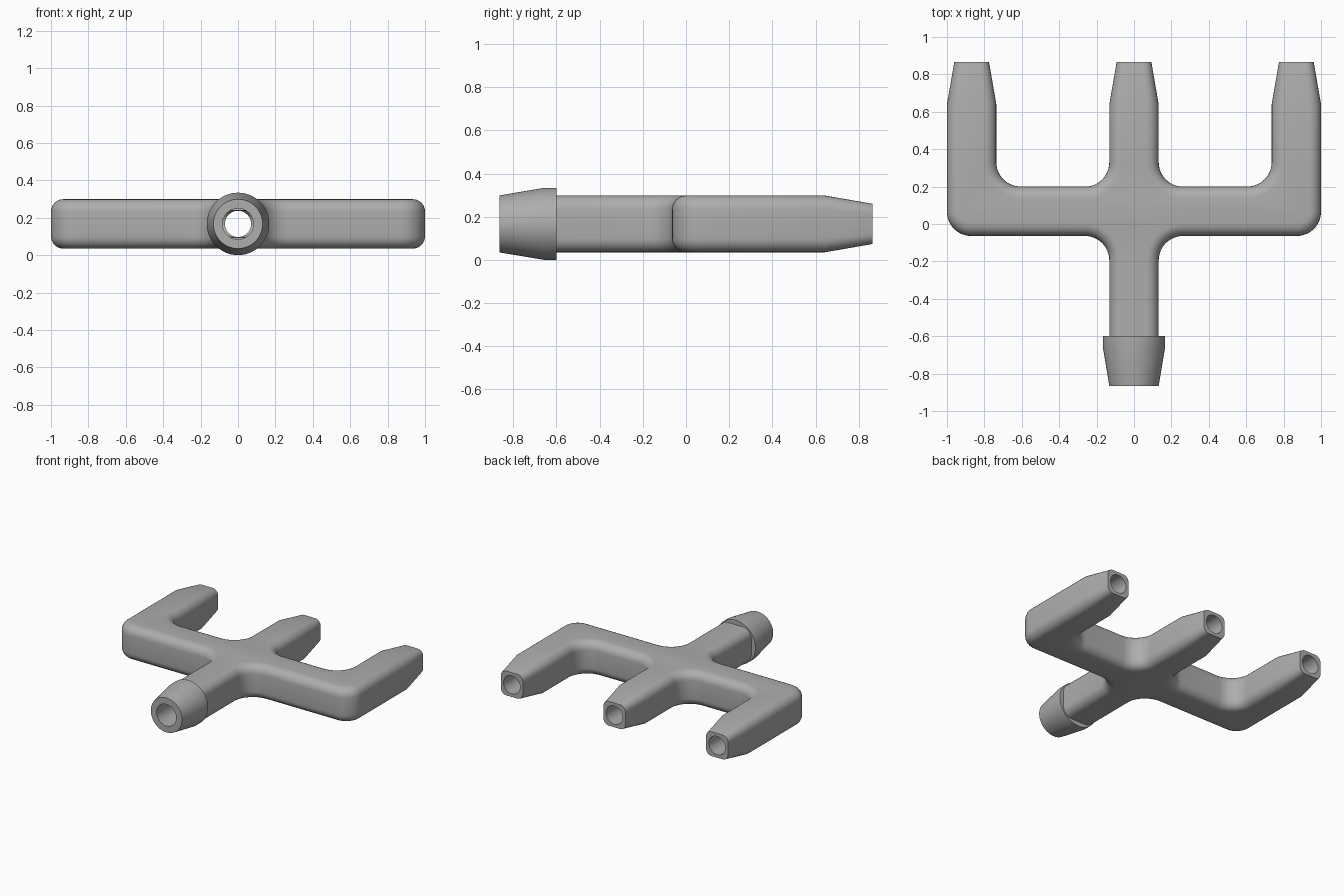
import bpy, bmesh, math
from mathutils import Vector, Matrix

if "Cube" in bpy.data.objects:
    bpy.data.objects.remove(bpy.data.objects["Cube"])

H = 0.132            # half width of the square tube
ZC = 0.167           # height of the tube axis
YB = 0.068           # y of the cross bar axis
AX = 1 - H           # x of the outer prongs
END = 0.865          # front and back limits
FILLET, EDGE = 0.13, 0.065

grey = bpy.data.materials.new("plain grey")
grey.use_nodes = True
COLOUR = (0.42, 0.42, 0.42, 1)
grey.diffuse_color = COLOUR
grey.node_tree.nodes["Principled BSDF"].inputs["Base Color"].default_value = COLOUR


def add_object(name, bm):
    bmesh.ops.recalc_face_normals(bm, faces=bm.faces)
    mesh = bpy.data.meshes.new(name)
    bm.to_mesh(mesh)
    bm.free()
    mesh.materials.append(grey)
    obj = bpy.data.objects.new(name, mesh)
    bpy.context.collection.objects.link(obj)
    return obj


def rod(name, start, end, r1, r2, sides=48):
    """Round bar or cone between two points."""
    start, end = Vector(start), Vector(end)
    axis = end - start
    turn = axis.to_track_quat('Z', 'Y').to_matrix().to_4x4()
    bm = bmesh.new()
    bmesh.ops.create_cone(bm, cap_ends=True, segments=sides, radius1=r1, radius2=r2,
                          depth=axis.length,
                          matrix=Matrix.Translation((start + end) / 2) @ turn)
    return add_object(name, bm)


def combine(target, other, operation):
    mod = target.modifiers.new(operation, 'BOOLEAN')
    mod.operation, mod.solver, mod.object = operation, 'EXACT', other
    bpy.context.view_layer.objects.active = target
    bpy.ops.object.modifier_apply(modifier=mod.name)
    bpy.data.objects.remove(other)


def fillet(prev, corner, following, steps=12):
    a, b = (prev - corner).normalized(), (following - corner).normalized()
    centre = corner + (a + b) * FILLET
    angles = [math.pi / 2 * i / steps for i in range(steps + 1)]
    return [centre - FILLET * (math.cos(t) * b + math.sin(t) * a) for t in angles]


# Plan outline of the manifold: x, y, rounded
half = [(H, -0.65, False), (H, YB - H, True), (1, YB - H, True), (1, END, False),
        (1 - 2 * H, END, False), (1 - 2 * H, YB + H, True), (H, YB + H, True), (H, END, False)]
corners = half + [(-x, y, r) for x, y, r in reversed(half)]
points = [Vector((x, y, ZC - H)) for x, y, r in corners]
outline = []
for i, (x, y, rounded) in enumerate(corners):
    after = points[(i + 1) % len(points)]
    outline += fillet(points[i - 1], points[i], after) if rounded else [points[i]]

# Extrude the outline and round its long edges
bm = bmesh.new()
base = bm.faces.new([bm.verts.new(p) for p in outline])
top = bmesh.ops.extrude_face_region(bm, geom=[base], use_keep_orig=True)["geom"]
bmesh.ops.translate(bm, verts=[v for v in top if isinstance(v, bmesh.types.BMVert)],
                    vec=(0, 0, 2 * H))
bmesh.ops.recalc_face_normals(bm, faces=bm.faces)


def is_long_edge(e):
    p, q = (v.co for v in e.verts)
    at_end = abs(p.y - q.y) < 1e-4 and (p.y > END - 0.01 or p.y < -0.64)
    return abs(p.z - q.z) < 1e-4 and not at_end


bmesh.ops.bevel(bm, geom=[e for e in bm.edges if is_long_edge(e)], offset=EDGE,
                offset_type='OFFSET', segments=6, profile=0.5, affect='EDGES')

# Taper the three prong tips
bmesh.ops.bisect_plane(bm, geom=bm.verts[:] + bm.edges[:] + bm.faces[:],
                       plane_co=(0, 0.64, 0), plane_no=(0, 1, 0))
for v in bm.verts:
    if v.co.y > 0.8:
        cx = AX * round(v.co.x / AX)
        v.co.x = cx + (v.co.x - cx) * 0.705
        v.co.z = ZC + (v.co.z - ZC) * 0.705
manifold = add_object("manifold", bm)

# Hose barb on the front stem: short collar, then a cone
barb = rod("barb", (0, -0.6, ZC), (0, -0.655, ZC), 0.167, 0.167, 64)
bm = bmesh.new()
bm.from_mesh(barb.data)
nose = [f for f in bm.faces if f.normal.y < -0.9]
ring = bmesh.ops.extrude_face_region(bm, geom=nose)["geom"]
bmesh.ops.delete(bm, geom=nose, context='FACES')
for v in ring:
    if isinstance(v, bmesh.types.BMVert):
        v.co = (v.co.x * 0.79, -END, ZC + (v.co.z - ZC) * 0.79)
bmesh.ops.recalc_face_normals(bm, faces=bm.faces)
bm.to_mesh(barb.data)
bm.free()
combine(manifold, barb, 'UNION')

# Bored channels: inlet, cross bar and three outlets
combine(manifold, rod("inlet_bore", (0, -1, ZC), (0, YB, ZC), 0.083, 0.083), 'DIFFERENCE')
combine(manifold, rod("bar_bore", (-AX, YB, ZC), (AX, YB, ZC), 0.072, 0.072), 'DIFFERENCE')
for x in (-AX, 0, AX):
    combine(manifold, rod("outlet_bore", (x, YB - 0.02, ZC), (x, 1, ZC), 0.07, 0.07), 'DIFFERENCE')

# Smooth shading with crisp ends
bpy.ops.object.select_all(action='DESELECT')
manifold.select_set(True)
bpy.context.view_layer.objects.active = manifold
bpy.ops.object.shade_smooth_by_angle(angle=math.radians(30))
